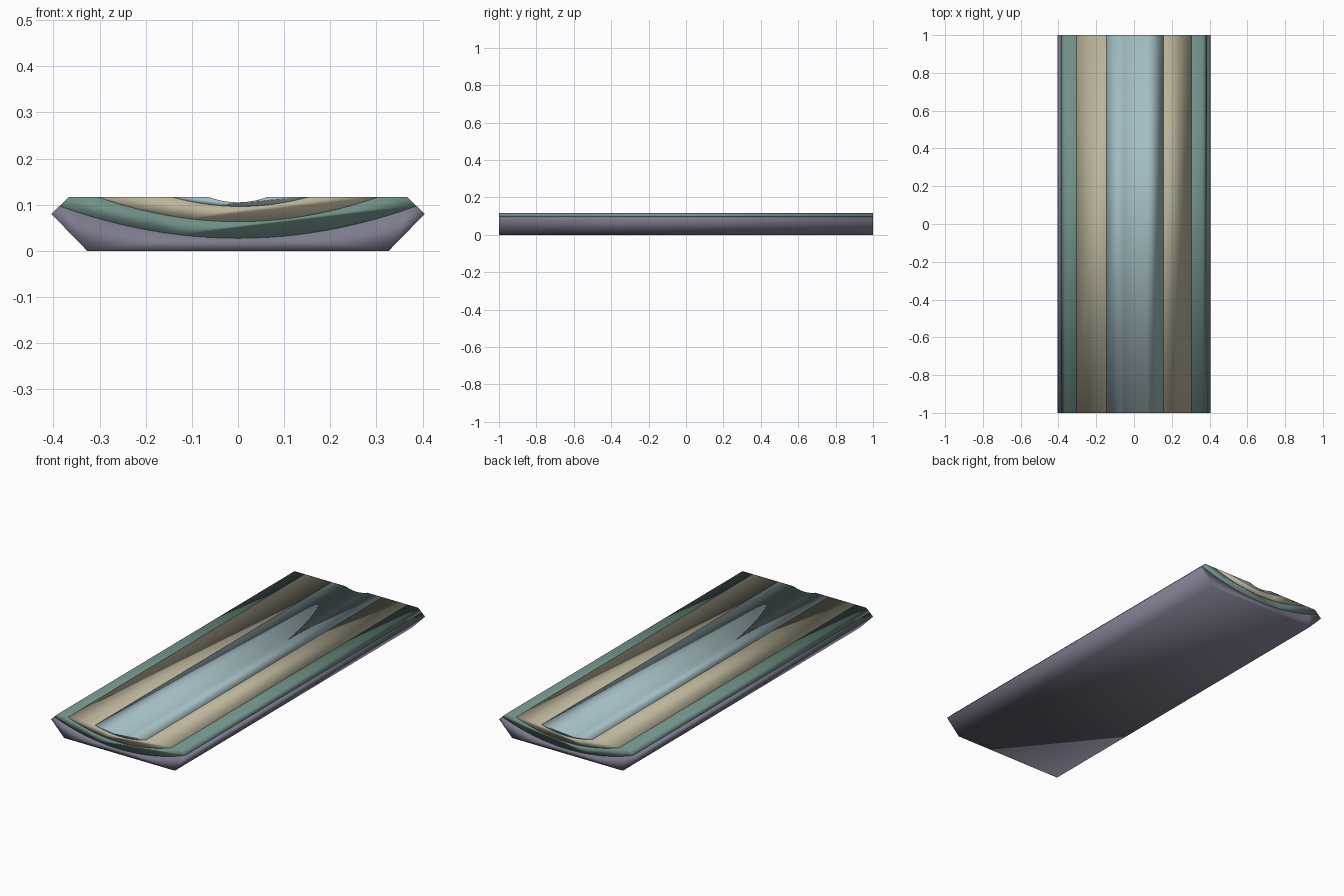
import bpy, bmesh

if "Cube" in bpy.data.objects:
    bpy.data.objects.remove(bpy.data.objects["Cube"])

def sag(x0, x1, z_edge, z_mid, n=24):
    # sagging bed curve from x0 to x1, lowest in the middle
    pts = []
    for i in range(n + 1):
        t = 2 * i / n - 1
        pts.append(((x0 + x1) / 2 + t * (x1 - x0) / 2, z_mid + (z_edge - z_mid) * t * t))
    return pts

def layer(name, profile, color):
    # extrude a closed x-z profile along the full length
    mesh = bpy.data.meshes.new(name)
    bm = bmesh.new()
    face = bm.faces.new([bm.verts.new((x, -1, z)) for x, z in profile])
    res = bmesh.ops.extrude_face_region(bm, geom=[face], use_keep_orig=True)
    verts = [v for v in res["geom"] if isinstance(v, bmesh.types.BMVert)]
    bmesh.ops.translate(bm, verts=verts, vec=(0, 2, 0))
    bmesh.ops.recalc_face_normals(bm, faces=bm.faces[:])
    for f in bm.faces:
        f.smooth = True
    bm.to_mesh(mesh)
    bm.free()
    obj = bpy.data.objects.new(name, mesh)
    bpy.context.collection.objects.link(obj)
    mat = bpy.data.materials.new(name + "_color")
    mat.diffuse_color = (*color, 1)
    mat.use_nodes = True
    mat.node_tree.nodes["Principled BSDF"].inputs["Base Color"].default_value = mat.diffuse_color
    mesh.materials.append(mat)

TOP = 0.117
bed_low = sag(-0.387, 0.387, 0.097, 0.027)
bed_mid = sag(-0.305, 0.305, TOP, 0.063)
bed_top = sag(-0.145, 0.155, TOP, 0.096)
channel = sag(-0.065, 0.065, TOP, 0.105, 12)

# bottom layer with sloping sides
layer("base_layer", bed_low + [(0.405, 0.08), (0.327, 0), (-0.327, 0), (-0.405, 0.08)],
      (0.20, 0.20, 0.27))
# second layer reaching the upper chamfer
layer("lower_layer", [(-0.366, TOP)] + bed_mid + [(0.366, TOP)] + bed_low[::-1],
      (0.16, 0.28, 0.24))
# third layer
layer("middle_layer", bed_top + bed_mid[::-1], (0.50, 0.46, 0.33))
# top layer with a shallow channel
layer("top_layer", channel + bed_top[::-1], (0.36, 0.50, 0.53))
